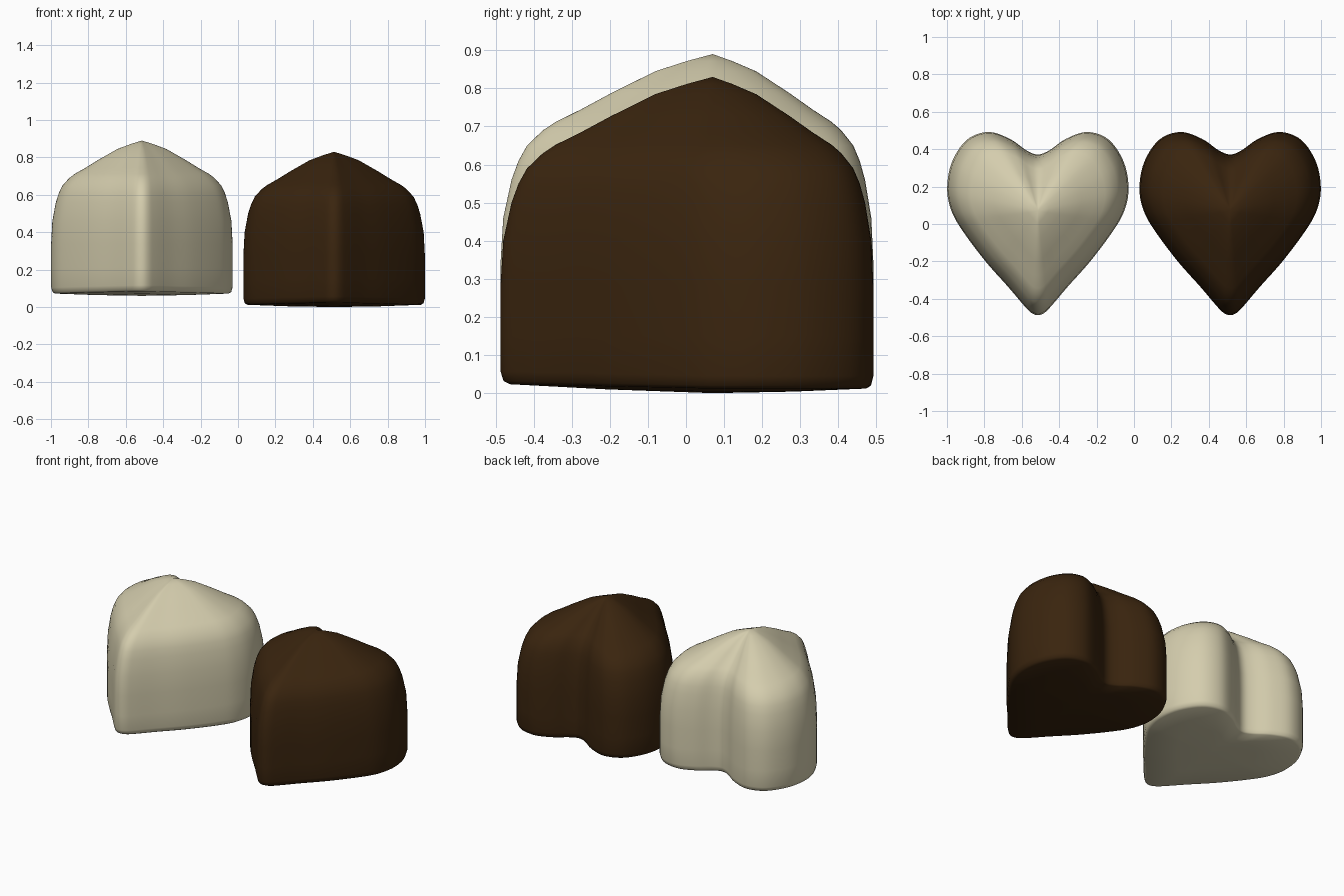
import bpy, bmesh, math
from mathutils import Vector

cube = bpy.data.objects.get("Cube")
if cube:
    bpy.data.objects.remove(cube, do_unlink=True)

# Half of the heart outline, from the front tip round to the back notch
HALF = [(0, -.487), (.035, -.475), (.075, -.435), (.16, -.335), (.28, -.2),
        (.4, -.04), (.462, .07), (.485, .19), (.46, .33), (.38, .45),
        (.265, .492), (.15, .455), (.06, .393), (0, .372)]
# Scale and height of each ring, from the bottom edge to near the peak
RINGS = [(.5, .004), (.955, .012), (.985, .02), (1, .045), (1, .15), (1, .28),
         (.987, .4), (.948, .5), (.915, .55), (.875, .59), (.8, .63),
         (.74, .652), (.62, .685), (.48, .727), (.27, .785), (.12, .812)]
CENTRE_Y = .07


def spline(points, steps):
    """Closed smooth curve through the points."""
    n, out = len(points), []
    for i in range(n):
        a, b, c, d = (Vector(points[(i + k) % n]) for k in (-1, 0, 1, 2))
        for j in range(steps):
            t = j / steps
            out.append(b + t / 2 * (c - a + t * (2 * a - 5 * b + 4 * c - d
                                                + t * (3 * b - a - 3 * c + d))))
    return out


def material(name, colour):
    mat = bpy.data.materials.new(name)
    mat.use_nodes = True
    mat.diffuse_color = (*colour, 1)
    bsdf = mat.node_tree.nodes["Principled BSDF"]
    bsdf.inputs["Base Color"].default_value = (*colour, 1)
    bsdf.inputs["Roughness"].default_value = .5
    return mat


def heart(name, x, z, mat):
    outline = spline(HALF + [(-px, py) for px, py in HALF[-2:0:-1]], 5)
    bm = bmesh.new()
    rings = []
    for scale, height in RINGS:
        tilt = .012 if height < .1 else 0   # underside rises towards the tip
        ring = []
        for p in outline:
            y = CENTRE_Y + (p.y - CENTRE_Y) * scale
            lift = tilt * max(0, CENTRE_Y - y) / .56
            ring.append(bm.verts.new((p.x * scale, y, height + lift)))
        rings.append(ring)
    n = len(outline)
    for low, high in zip(rings, rings[1:]):
        for i in range(n):
            j = (i + 1) % n
            bm.faces.new((low[i], low[j], high[j], high[i]))
    # Close the underside and the peak with fans
    base = bm.verts.new((0, CENTRE_Y, 0))
    peak = bm.verts.new((0, CENTRE_Y, .83))
    for i in range(n):
        j = (i + 1) % n
        bm.faces.new((base, rings[0][j], rings[0][i]))
        bm.faces.new((peak, rings[-1][i], rings[-1][j]))
    bmesh.ops.recalc_face_normals(bm, faces=bm.faces)
    mesh = bpy.data.meshes.new(name)
    bm.to_mesh(mesh)
    bm.free()
    mesh.materials.append(mat)
    obj = bpy.data.objects.new(name, mesh)
    obj.location = (x, 0, z)
    bpy.context.collection.objects.link(obj)
    bpy.ops.object.select_all(action='DESELECT')
    obj.select_set(True)
    bpy.context.view_layer.objects.active = obj
    bpy.ops.object.shade_smooth_by_angle(angle=math.radians(50))


heart("dark_heart", .514, 0, material("dark chocolate", (.042, .018, .0045)))
heart("white_heart", -.514, .06, material("white chocolate", (.66, .61, .42)))
